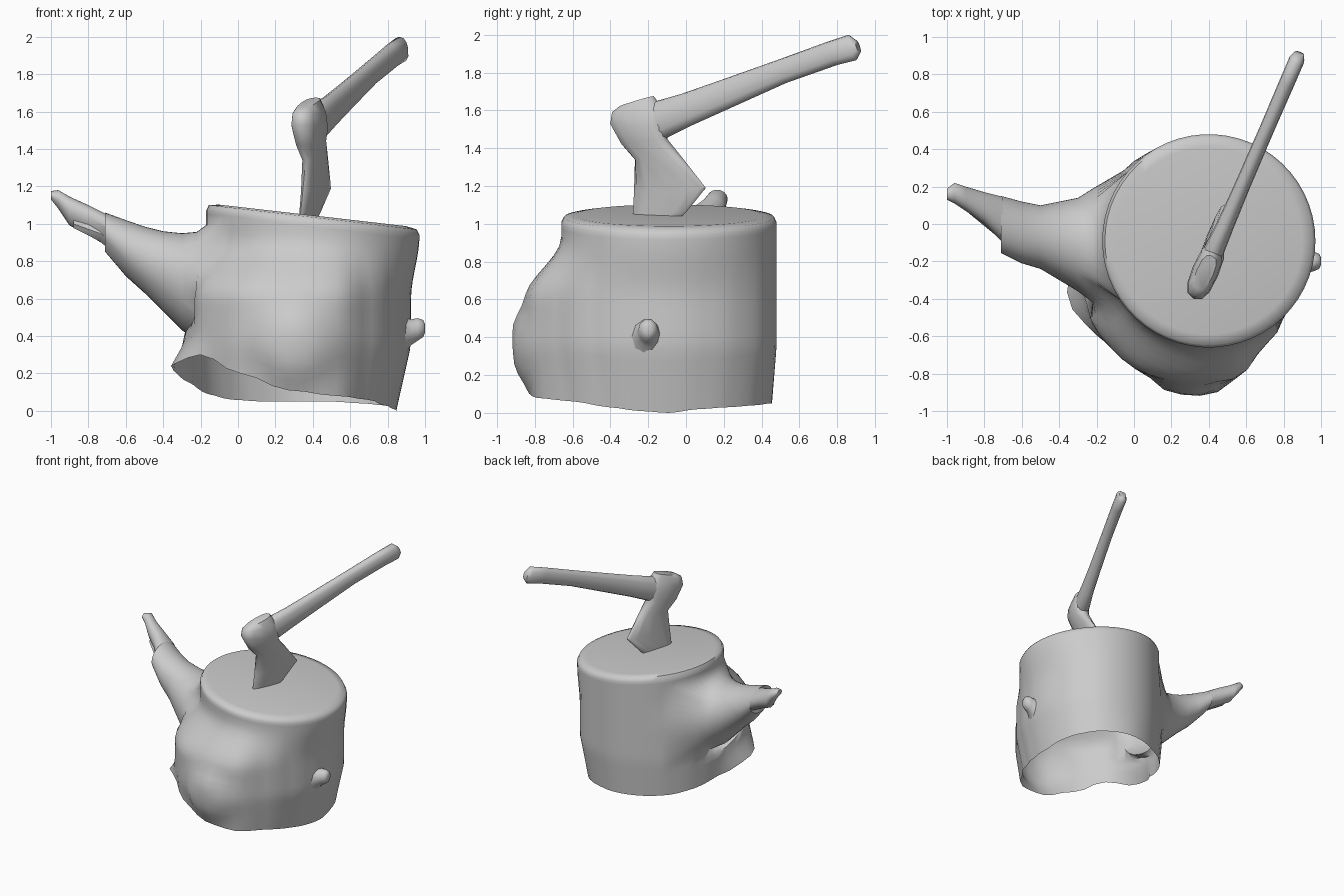
import bpy, bmesh, math
from mathutils import Vector

if "Cube" in bpy.data.objects:
    bpy.data.objects.remove(bpy.data.objects["Cube"], do_unlink=True)

grey = bpy.data.materials.new("plain grey")
grey.use_nodes = True
color = (0.6, 0.6, 0.6, 1)
grey.diffuse_color = color
grey.node_tree.nodes["Principled BSDF"].inputs["Base Color"].default_value = color


def skin(bm, rows, hole=None):
    """Quads between equal closed rows of verts, leaving out a hole."""
    n = len(rows[0])
    for k, (a, b) in enumerate(zip(rows, rows[1:])):
        for i in range(n):
            if hole and hole[0] <= i < hole[1] and hole[2] <= k < hole[3]:
                continue
            j = (i + 1) % n
            bm.faces.new((a[i], a[j], b[j], b[i]))


def add_verts(bm, rings):
    return [[bm.verts.new(p) for p in ring] for ring in rings]


def finish(bm, name, angle):
    """Turn a bmesh into a grey object, smooth by angle."""
    bmesh.ops.recalc_face_normals(bm, faces=bm.faces)
    mesh = bpy.data.meshes.new(name)
    bm.to_mesh(mesh)
    bm.free()
    mesh.materials.append(grey)
    obj = bpy.data.objects.new(name, mesh)
    bpy.context.collection.objects.link(obj)
    bpy.ops.object.select_all(action='DESELECT')
    obj.select_set(True)
    bpy.context.view_layer.objects.active = obj
    bpy.ops.object.shade_smooth_by_angle(angle=math.radians(angle))


def loft(name, rings, angle=50):
    """Closed solid through a list of equal rings."""
    bm = bmesh.new()
    rows = add_verts(bm, rings)
    skin(bm, rows)
    bm.faces.new(rows[0][::-1])
    bm.faces.new(rows[-1])
    finish(bm, name, angle)


def ellipse(center, u, v, angles, power=1.0):
    """Ring around center; a power under 1 makes it boxier."""
    ring = []
    for a in angles:
        c, s = math.cos(a), math.sin(a)
        c = math.copysign(abs(c) ** power, c)
        s = math.copysign(abs(s) ** power, s)
        ring.append(Vector(center) + c * Vector(u) + s * Vector(v))
    return ring


def turn(n):
    return [math.tau * i / n for i in range(n)]


def around(table, a):
    """Smooth lookup in a table spread evenly over a full turn."""
    f = (a / math.tau * len(table)) % len(table)
    i = int(f)
    k = f - i
    k = k * k * (3 - 2 * k)
    return table[i] * (1 - k) + table[(i + 1) % len(table)] * k


def smooth(lo, hi, x):
    t = min(max((x - lo) / (hi - lo), 0), 1)
    return t * t * (3 - 2 * t)


# Stump: hollow below, round at the tilted top, with a root flare and a burl
FOOT = [.525, .53, .55, .57, .57, .57, .57, .59, .62,
        .66, .72, .77, .79, .77, .75, .63, .56, .53]
RIM = [0, .02, .03, .04, .05, .05, .05, .06, .09,
       .14, .24, .3, .2, .11, .08, .06, .03, .01]
CX, CY, TOP_R, SEGS = 0.4, -0.09, 0.57, 54


def top_z(x):
    return 1.035 - 0.115 * (x - CX)


def stump_ring(t, scale=1.0):
    ring = []
    for a in turn(SEGS):
        rim = around(RIM, a)
        z = rim + (top_z(CX + TOP_R * math.cos(a)) - rim) * t
        r = TOP_R + (around(FOOT, a) - TOP_R) * (1 - smooth(.6, .93, z))
        # narrow foot, most on the left side
        r *= 1 - (0.05 + 0.1 * max(0, math.cos(a))) * max(0, 1 - z / 0.35)
        # root flare
        r += 0.16 * max(0, 1 - abs(a - math.radians(204)) / 0.4) * (1 - smooth(.15, .42, z))
        # burl
        d = math.hypot((a - math.radians(263)) * 0.8, z - 0.35)
        r += 0.065 * (1 - smooth(.1, .28, d))
        r *= scale
        ring.append(Vector((CX + r * math.cos(a), CY + r * math.sin(a), z)))
    return ring


rings = [stump_ring(i / 18) for i in range(18)]
rings += [stump_ring(.97), stump_ring(1, .975)]
rings.append([Vector((CX + (p.x - CX) * .9, CY + (p.y - CY) * .9,
                      top_z(CX + (p.x - CX) * .9) + .01)) for p in rings[-1]])
bm = bmesh.new()
rows = add_verts(bm, rings)
I0, I1, K0, K1 = 21, 32, 4, 16
skin(bm, rows, (I0, I1, K0, K1))
bm.faces.new(rows[-1])

# Broken branch, grown out of the hole: x, back y, front y, low z, high z
BRANCH = [
    (-.22, .19, -.42, .38, .957), (-.3, .14, -.36, .43, .95),
    (-.4, .12, -.30, .53, .96), (-.5, .10, -.24, .63, .985),
    (-.6, .12, -.21, .72, 1.02), (-.71, .15, -.155, .85, 1.06),
    (-.7, .145, -.1, .88, 1.05), (-.8, .17, .0, .94, 1.1),
    (-.9, .20, .07, .99, 1.145), (-.96, .22, .11, 1.08, 1.18),
    (-1, .19, .13, 1.13, 1.175)]
rim_verts = [rows[K0][i] for i in range(I0, I1)]
rim_verts += [rows[k][I1] for k in range(K0, K1)]
rim_verts += [rows[K1][i] for i in range(I1, I0, -1)]
rim_verts += [rows[k][I0] for k in range(K1, K0, -1)]
ys = [v.co.y for v in rim_verts]
zs = [v.co.z for v in rim_verts]
mid_y, half_y = (max(ys) + min(ys)) / 2, (max(ys) - min(ys)) / 2
mid_z, half_z = (max(zs) + min(zs)) / 2, (max(zs) - min(zs)) / 2
angles = [math.atan2((z - mid_z) / half_z, (y - mid_y) / half_y)
          for y, z in zip(ys, zs)]
branch_rows = add_verts(bm, [
    ellipse((x, (b + f) / 2, (lo + hi) / 2), (0, (b - f) / 2, 0),
            (0, 0, (hi - lo) / 2), angles)
    for x, b, f, lo, hi in BRANCH])
skin(bm, [rim_verts] + branch_rows)
bm.faces.new(branch_rows[-1])
finish(bm, "stump_with_branch", 60)

# Splinter on the underside of the break
loft("branch_splinter", [
    ellipse((x, y, z), (0, r, 0), (0, 0, r), turn(6))
    for x, y, z, r in [(-.6, -.04, .86, .08), (-.74, -.01, .95, .05),
                       (-.88, .08, 1.0, .025)]])

# Twig stub on the left side
loft("twig_stub", [
    ellipse((x, -.2, z), (0, r, 0), (0, 0, r * 1.2), turn(10))
    for x, z, r in [(.89, .4, .09), (.925, .42, .06), (.96, .435, .053),
                    (.99, .44, .04), (1.0, .44, .02)]], 60)


# Axe: both parts lie in one leaning upright plane, the blade slightly turned
def axe_point(y, z):
    lean = (0.08 + 0.25 * max(0, y + 0.2)) * max(0, 1.5 - z)
    return Vector((0.34 + 0.432 * (y + 0.35) - lean, y, z))


ACROSS = Vector((0.92, -0.38, 0))


def axe_ring(y1, z1, y2, z2, half, power):
    p, q = axe_point(y1, z1), axe_point(y2, z2)
    return ellipse((p + q) / 2, (q - p) / 2, ACROSS * half, turn(12), power)


# Axe head: front y, z, back y, z, half thickness from edge to poll
HEAD = [(-.28, 1.0, -.06, 1.0, .016), (-.28, 1.06, .0, 1.06, .022),
        (-.275, 1.17, .105, 1.19, .03), (-.27, 1.34, -.02, 1.35, .042),
        (-.34, 1.42, -.1, 1.45, .06), (-.4, 1.53, -.1, 1.51, .072),
        (-.39, 1.59, -.12, 1.6, .066), (-.35, 1.62, -.17, 1.675, .045)]
loft("axe_head", [axe_ring(*row, .75) for row in HEAD], 55)

# Axe handle: lower y, z, upper y, z, half thickness
HANDLE = [(-.22, 1.45, -.24, 1.6, .05), (-.11, 1.45, -.17, 1.645, .055),
          (.03, 1.52, -.03, 1.685, .047), (.23, 1.61, .17, 1.755, .042),
          (.53, 1.745, .48, 1.865, .04), (.8, 1.84, .74, 1.96, .042),
          (.9, 1.865, .86, 2.0, .042), (.92, 1.905, .9, 1.97, .028)]
loft("axe_handle", [axe_ring(*row, .85) for row in HANDLE], 55)
